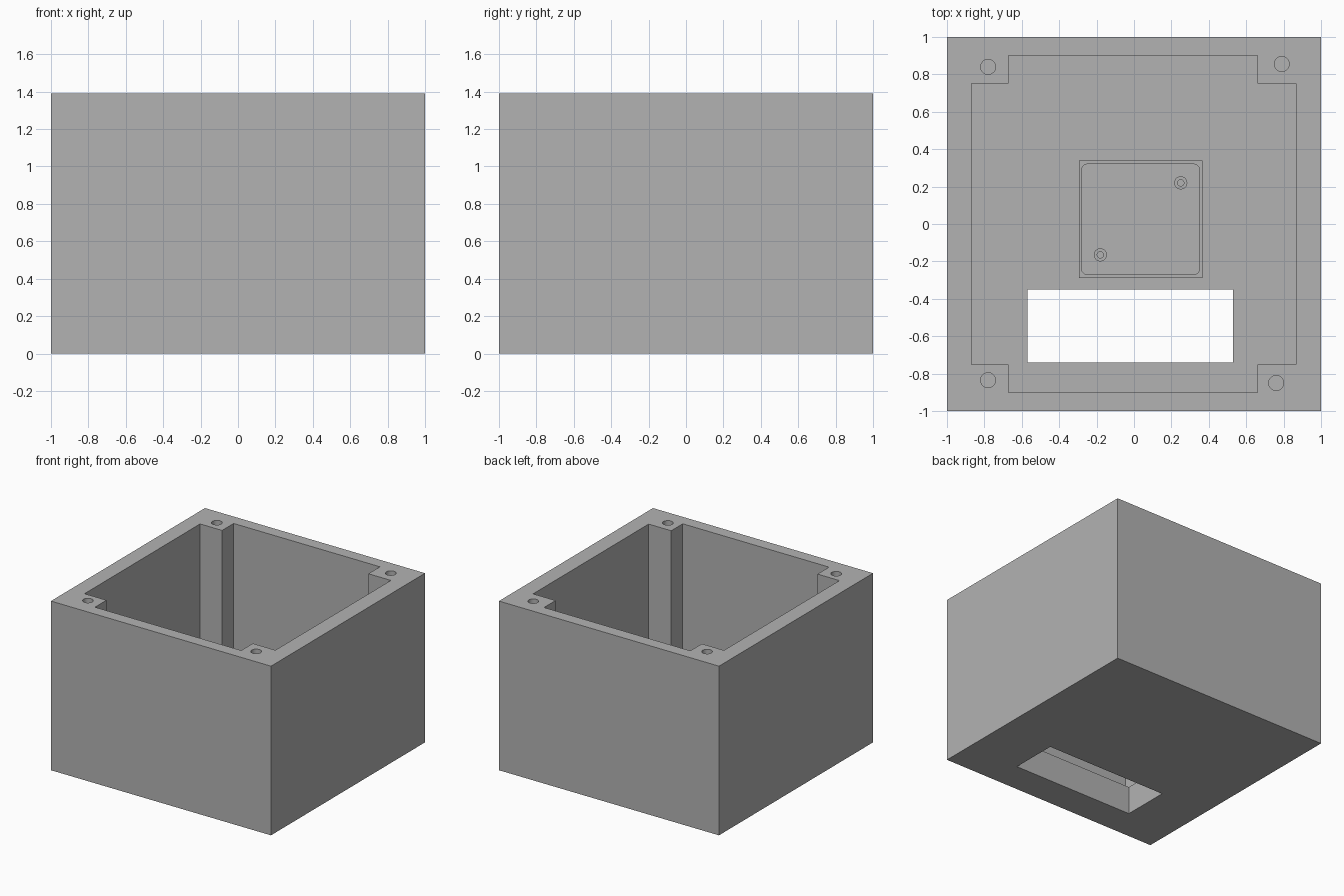
import bpy
import bmesh
from mathutils import Matrix, Vector

default = bpy.data.objects.get("Cube")
if default:
    bpy.data.objects.remove(default, do_unlink=True)

HEIGHT, FLOOR = 1.39, 0.23

grey = bpy.data.materials.new("plain grey")
grey.use_nodes = True
grey.diffuse_color = (0.45, 0.45, 0.45, 1)
grey.node_tree.nodes["Principled BSDF"].inputs["Base Color"].default_value = grey.diffuse_color


def add_object(name, bm):
    bmesh.ops.recalc_face_normals(bm, faces=bm.faces)
    mesh = bpy.data.meshes.new(name)
    bm.to_mesh(mesh)
    bm.free()
    mesh.materials.append(grey)
    obj = bpy.data.objects.new(name, mesh)
    bpy.context.scene.collection.objects.link(obj)
    return obj


def box(name, low, high, corner=0):
    low, high = Vector(low), Vector(high)
    bm = bmesh.new()
    bmesh.ops.create_cube(bm, size=1)
    size = high - low
    bmesh.ops.transform(bm, verts=bm.verts, matrix=Matrix.Translation((low + high) / 2)
                        @ Matrix.Diagonal((*size, 1)))
    if corner:
        upright = [e for e in bm.edges if abs(e.verts[0].co.z - e.verts[1].co.z) > size.z / 2]
        bmesh.ops.bevel(bm, geom=upright, offset=corner, segments=5, profile=0.5, affect='EDGES')
    return add_object(name, bm)


def cylinder(name, x, y, radius, bottom, top):
    bm = bmesh.new()
    bmesh.ops.create_cone(bm, cap_ends=True, segments=32, radius1=radius, radius2=radius,
                          depth=top - bottom,
                          matrix=Matrix.Translation((x, y, (bottom + top) / 2)))
    return add_object(name, bm)


def cut(target, cutters):
    # Apply each cut and drop its helper
    for cutter in cutters:
        cutter.hide_render = True
        mod = target.modifiers.new("cut", 'BOOLEAN')
        mod.operation, mod.solver, mod.object = 'DIFFERENCE', 'EXACT', cutter
        bpy.context.view_layer.objects.active = target
        bpy.ops.object.modifier_apply(modifier=mod.name)
        bpy.data.objects.remove(cutter, do_unlink=True)


def smooth(obj):
    bpy.ops.object.select_all(action='DESELECT')
    obj.select_set(True)
    bpy.context.view_layer.objects.active = obj
    bpy.ops.object.shade_smooth_by_angle()


# Open housing: cross-shaped cavity leaves four corner posts
housing = box("housing", (-1, -1, 0), (1, 1, HEIGHT))
cutters = [
    box("cavity_wide", (-0.87, -0.75, FLOOR), (0.865, 0.75, 2)),
    box("cavity_deep", (-0.67, -0.9, FLOOR), (0.66, 0.9, 2)),
    box("floor_slot", (-0.57, -0.74, -1), (0.53, -0.35, 1)),
]

# Screw holes in the corner posts
for x, y in ((-0.78, 0.84), (0.79, 0.855), (-0.78, -0.835), (0.76, -0.85)):
    cutters.append(cylinder("screw_hole", x, y, 0.04, HEIGHT - 0.4, 2))
cut(housing, cutters)
smooth(housing)

# Thin holder frame on the floor, rounded inside
frame = box("holder_frame", (-0.295, -0.29, FLOOR - 0.01), (0.365, 0.34, FLOOR + 0.06))
cut(frame, [box("holder_opening", (-0.28, -0.27, 0), (0.35, 0.32, 1), corner=0.03)])
smooth(frame)

# Hollow mounting bosses on opposite corners of the holder
for name, x, y in (("boss_back", 0.25, 0.22), ("boss_front", -0.18, -0.165)):
    boss = cylinder(name, x, y, 0.035, FLOOR - 0.01, FLOOR + 0.04)
    cut(boss, [cylinder("boss_hole", x, y, 0.017, FLOOR + 0.005, 1)])
    smooth(boss)
